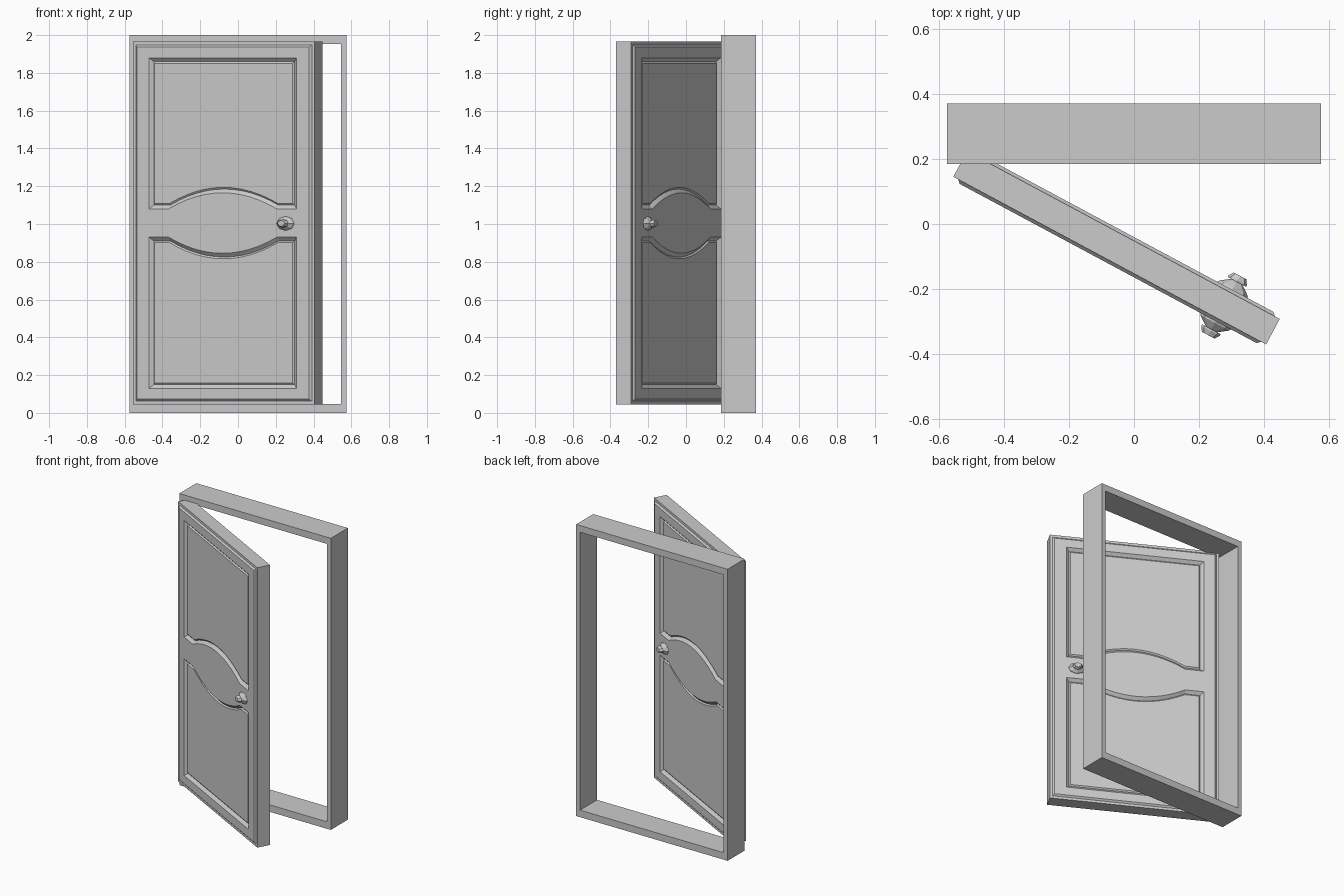
import bpy, bmesh, math
from mathutils import Matrix, Vector

cube = bpy.data.objects.get("Cube")
if cube:
    bpy.data.objects.remove(cube, do_unlink=True)

# Single paint colour
paint = bpy.data.materials.new("light_grey_paint")
paint.use_nodes = True
paint.diffuse_color = (0.6, 0.6, 0.6, 1)
paint.node_tree.nodes["Principled BSDF"].inputs["Base Color"].default_value = (0.6, 0.6, 0.6, 1)

LENGTH, THICK = 1.09, 0.089      # door leaf
BOTTOM, TOP = 0.045, 1.965
MID = (BOTTOM + TOP) / 2
RAISE = 0.01                     # raised face over the leaf core
HINGE = Matrix.Translation((-0.555, 0.145, 0)) @ Matrix.Rotation(math.radians(-28.2), 4, 'Z')


def finish(bm, name, matrix=None):
    bmesh.ops.recalc_face_normals(bm, faces=bm.faces[:])
    mesh = bpy.data.meshes.new(name)
    bm.to_mesh(mesh)
    bm.free()
    mesh.materials.append(paint)
    obj = bpy.data.objects.new(name, mesh)
    if matrix:
        obj.matrix_world = matrix
    bpy.context.scene.collection.objects.link(obj)
    return obj


def ring(bm, points):
    return [bm.verts.new(p) for p in points]


def bridge(bm, a, b):
    n = len(a)
    for i in range(n):
        j = (i + 1) % n
        bm.faces.new((a[i], a[j], b[j], b[i]))


def loop_edges(bm, loop):
    pairs = zip(loop, loop[1:] + loop[:1])
    return [bm.edges.get(p) or bm.edges.new(p) for p in pairs]


def rect(x0, x1, z0, z1):
    return [(x0, z0), (x1, z0), (x1, z1), (x0, z1)]


# Door frame: a rectangular ring
bm = bmesh.new()
outer = rect(-0.575, 0.575, 0, 2)
inner = rect(-0.545, 0.545, 0.048, 1.954)
rings = [ring(bm, [(x, y, z) for x, z in shape])
         for shape, y in ((outer, 0.185), (outer, 0.37), (inner, 0.37), (inner, 0.185))]
for i in range(4):
    bridge(bm, rings[i], rings[(i + 1) % 4])
finish(bm, "door_frame")


def panel_outline(inset, up):
    """Panel with an arch cut into the edge next to the middle rail."""
    half, arch, steps = 0.443 - inset, 0.325, 12
    pts = [(half, 0.875 - inset), (-half, 0.875 - inset), (-half, 0.075 + inset)]
    for i in range(steps + 1):
        t = 2 * i / steps - 1
        pts.append((arch * t, 0.075 + inset + 0.085 * (1 - t * t)))
    pts.append((half, 0.075 + inset))
    return [(0.543 + u, MID + up * z) for u, z in pts]


# Door leaf: both sides raised, each with two grooved panels
bm = bmesh.new()
core = []
for side in (-1, 1):
    def place(points, d):
        return ring(bm, [(u, THICK / 2 + side * (THICK / 2 + d), z) for u, z in points])

    def leaf(inset, d):
        return place(rect(inset, LENGTH - inset, BOTTOM + inset, TOP - inset), d)

    edge, foot, face = leaf(0, 0), leaf(0.017, 0), leaf(0.028, RAISE)
    core.append(edge)
    bridge(bm, edge, foot)
    bridge(bm, foot, face)
    boundary = loop_edges(bm, face)
    for up in (1, -1):
        rim = place(panel_outline(0, up), RAISE)
        groove = place(panel_outline(0.02, up), RAISE - 0.018)
        field = place(panel_outline(0.029, up), RAISE - 0.011)
        bridge(bm, rim, groove)
        bridge(bm, groove, field)
        bm.faces.new(field)
        boundary += loop_edges(bm, rim)
    bmesh.ops.triangle_fill(bm, edges=boundary, use_beauty=True, normal=Vector((0, side, 0)))
bridge(bm, *core)
finish(bm, "door_leaf", HINGE)

# Knobs: faceted cone with a flat cap, one on each side
PROFILE = ((0.055, 0.005), (0.05, 0.016), (0.02, 0.038), (0.032, 0.038), (0.032, 0.044), (0.022, 0.059))
for side, name in ((-1, "front_knob"), (1, "back_knob")):
    bm = bmesh.new()
    rings = []
    for r, d in PROFILE:
        angles = [math.tau * i / 8 for i in range(8)]
        rings.append(ring(bm, [(r * math.cos(a), side * d, 0.72 * r * math.sin(a)) for a in angles]))
    for a, b in zip(rings, rings[1:]):
        bridge(bm, a, b)
    bm.faces.new(rings[0])
    bm.faces.new(rings[-1])
    surface = 0 if side < 0 else THICK
    finish(bm, name, HINGE @ Matrix.Translation((0.92, surface, 1.003)))
